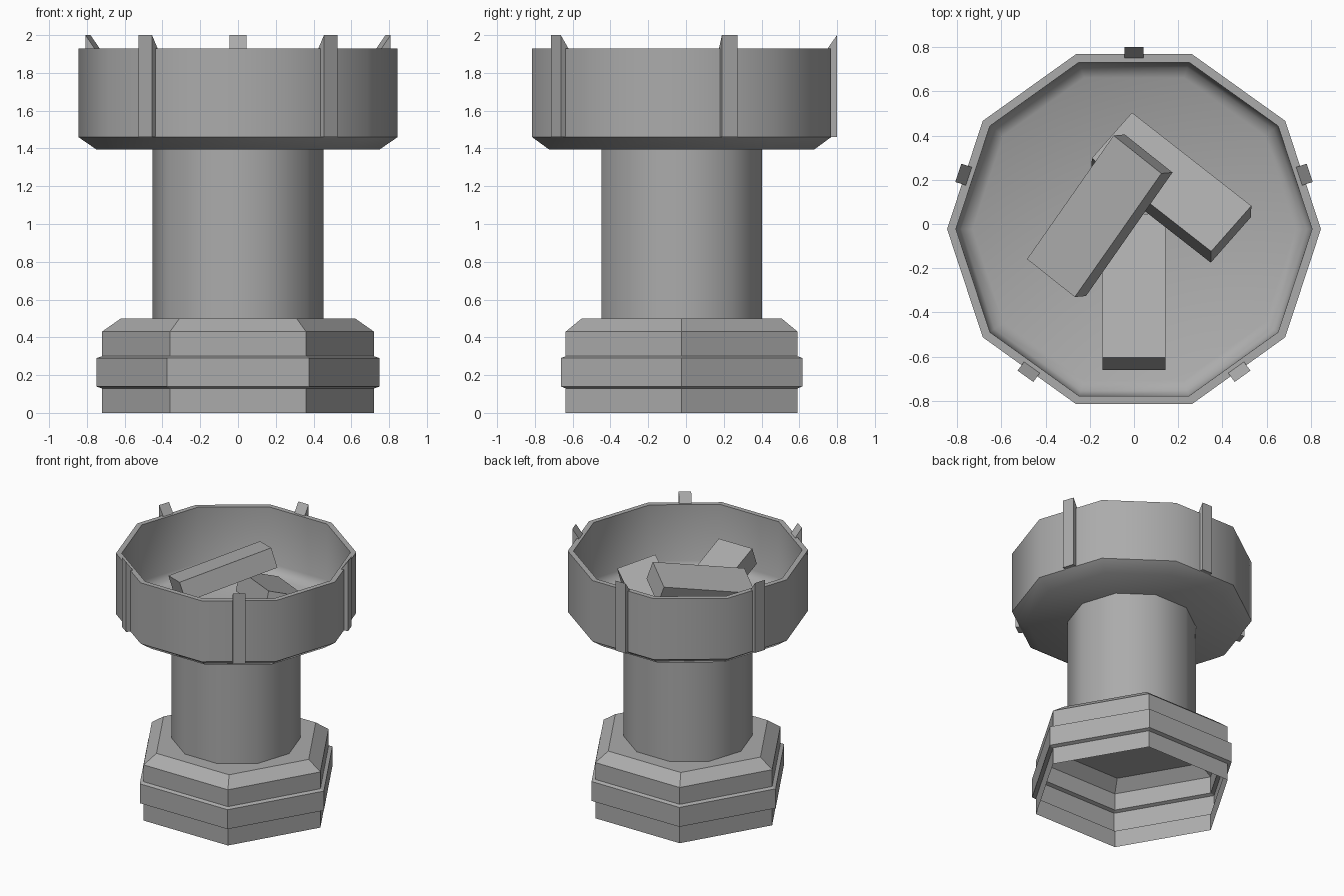
import bpy, bmesh
from math import radians, cos, sin, pi
from mathutils import Matrix, Vector

cube = bpy.data.objects.get("Cube")
if cube:
    bpy.data.objects.remove(cube, do_unlink=True)

stone = bpy.data.materials.new("grey_stone")
stone.use_nodes = True
GREY = (0.41, 0.41, 0.41, 1)
stone.diffuse_color = GREY
stone.node_tree.nodes["Principled BSDF"].inputs["Base Color"].default_value = GREY

CENTRE_Y = -0.023
SQUASH = 0.985  # plan is slightly narrower front to back


def finish(name, bm, smooth=False):
    mesh = bpy.data.meshes.new(name)
    bm.to_mesh(mesh)
    bm.free()
    mesh.materials.append(stone)
    obj = bpy.data.objects.new(name, mesh)
    bpy.context.collection.objects.link(obj)
    if smooth:
        bpy.ops.object.select_all(action='DESELECT')
        obj.select_set(True)
        bpy.context.view_layer.objects.active = obj
        bpy.ops.object.shade_smooth_by_angle(angle=radians(40))
    return obj


def turned(name, profile, sides, cap_start=False, cap_end=False, smooth=False):
    """Sweep a (radius, height) profile round a regular polygon."""
    bm = bmesh.new()
    rings = []
    for r, z in profile:
        angles = [2 * pi * i / sides for i in range(sides)]
        rings.append([bm.verts.new((r * cos(a), CENTRE_Y + SQUASH * r * sin(a), z))
                      for a in angles])
    for low, high in zip(rings, rings[1:]):
        for i in range(sides):
            j = (i + 1) % sides
            bm.faces.new((low[i], low[j], high[j], high[i]))
    if cap_start:
        bm.faces.new(rings[0][::-1])
    if cap_end:
        bm.faces.new(rings[-1])
    return finish(name, bm, smooth)


# Hollow six-sided foot with a raised band
turned("base", [(0.72, 0), (0.72, 0.13), (0.75, 0.14), (0.75, 0.29),
                (0.72, 0.30), (0.72, 0.43), (0.62, 0.50)], 6, cap_end=True)

# Ten-sided column
turned("column", [(0.453, 0.50), (0.453, 1.40)], 10, smooth=True)

# Ten-sided bowl, outside then rim then inside
turned("bowl", [(0.75, 1.395), (0.845, 1.46), (0.845, 1.93), (0.805, 1.93),
                (0.80, 1.50), (0.78, 1.455), (0.73, 1.43)], 10,
       cap_start=True, cap_end=True, smooth=True)


# Upright ribs with slanted tips on every second bowl face
def rib(name, angle):
    bm = bmesh.new()
    side = [(0.785, 1.46), (0.835, 1.46), (0.835, 2.0), (0.785, 1.93)]
    face = bm.faces.new([bm.verts.new((r, -0.044, z)) for r, z in side])
    extruded = bmesh.ops.extrude_face_region(bm, geom=[face])
    verts = [v for v in extruded["geom"] if isinstance(v, bmesh.types.BMVert)]
    bmesh.ops.translate(bm, verts=verts, vec=(0, 0.088, 0))
    bmesh.ops.recalc_face_normals(bm, faces=bm.faces)
    place = (Matrix.Translation((0, CENTRE_Y, 0)) @ Matrix.Scale(SQUASH, 4, (0, 1, 0))
             @ Matrix.Rotation(radians(angle), 4, 'Z'))
    bm.transform(place)
    finish(name, bm)


for n in range(5):
    rib(f"rib_{n + 1}", 18 + 72 * n)


# Loose blocks piled in the bowl, placed by the middle of the top face
def block(name, top, yaw, pitch, roll):
    length, width, thick = 0.70, 0.285, 0.15
    bm = bmesh.new()
    bmesh.ops.create_cube(bm, size=1)
    bmesh.ops.scale(bm, vec=(length, width, thick), verts=bm.verts)
    bmesh.ops.translate(bm, vec=(0, 0, -thick / 2), verts=bm.verts)
    bm.transform(Matrix.Translation(Vector(top))
                 @ Matrix.Rotation(radians(yaw), 4, 'Z')
                 @ Matrix.Rotation(radians(-pitch), 4, 'Y')
                 @ Matrix.Rotation(radians(roll), 4, 'X'))
    finish(name, bm)


block("block_front", (0, -0.28, 1.63), -90, 22, 0)
block("block_right", (0.17, 0.19, 1.655), -38, 12, -16)
block("block_top", (-0.18, 0.035, 1.79), 55, 13, -15)
